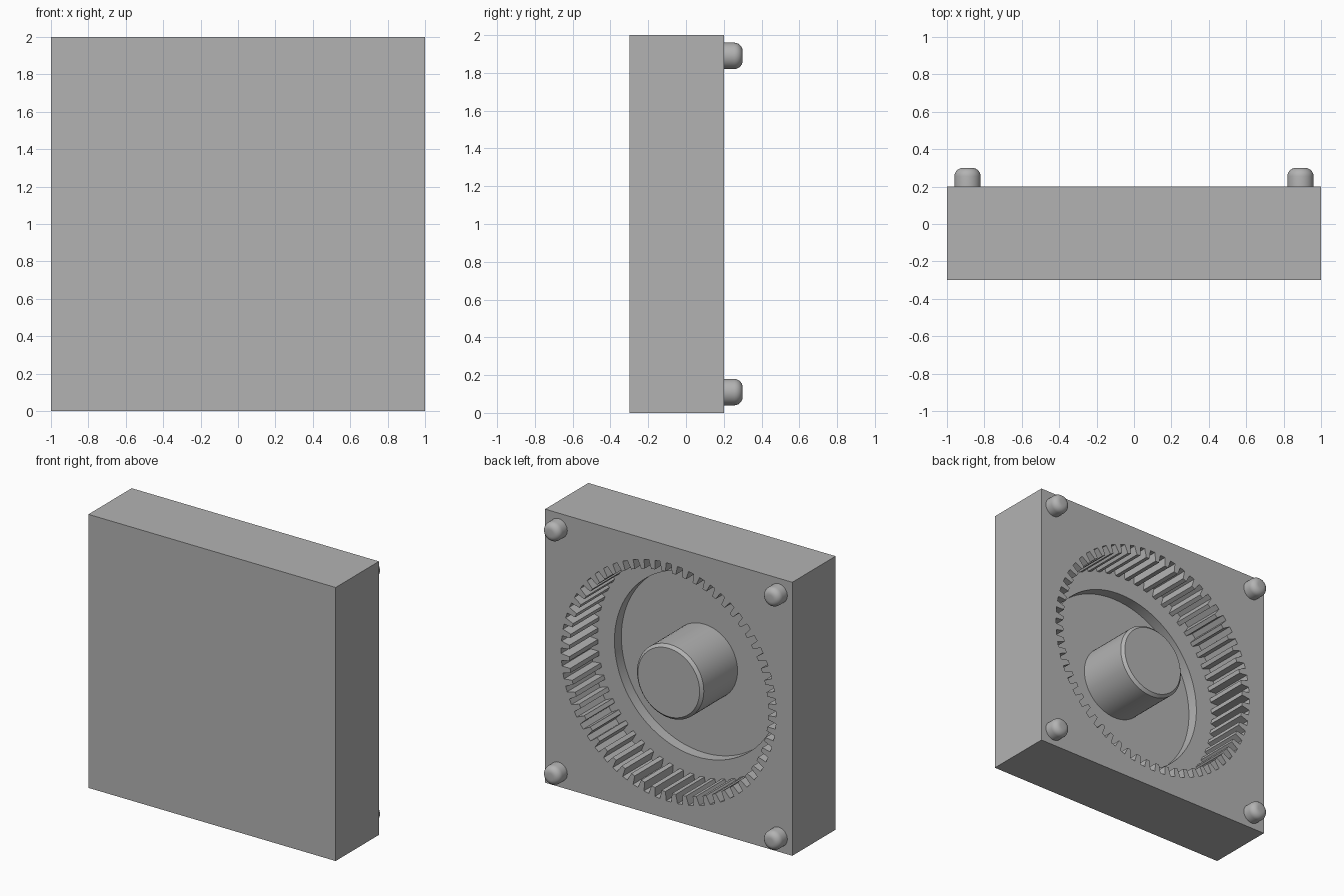
import bpy, bmesh
from math import pi, sin, cos, radians
from mathutils import Matrix, Vector

default = bpy.data.objects.get("Cube")
if default:
    bpy.data.objects.remove(default, do_unlink=True)

FRONT, BACK, MID = -0.3, 0.2, 1.0
TEETH, ROOT, TIP = 60, 0.87, 0.805
LEDGE, FLOOR = -0.13, -0.21

grey = bpy.data.materials.new("plain_grey")
grey.use_nodes = True
colour = (0.45, 0.45, 0.45, 1)
grey.diffuse_color = colour
grey.node_tree.nodes["Principled BSDF"].inputs["Base Color"].default_value = colour


def finish(name, bm, smooth=True):
    bmesh.ops.recalc_face_normals(bm, faces=bm.faces)
    mesh = bpy.data.meshes.new(name)
    bm.to_mesh(mesh)
    bm.free()
    obj = bpy.data.objects.new(name, mesh)
    bpy.context.collection.objects.link(obj)
    mesh.materials.append(grey)
    if smooth:
        shade(obj)
    return obj


def shade(obj):
    bpy.ops.object.select_all(action="DESELECT")
    obj.select_set(True)
    bpy.context.view_layer.objects.active = obj
    bpy.ops.object.shade_smooth_by_angle(angle=radians(30))


def prism(name, outline, y0, y1):
    """Extrude an (x, z) outline along y."""
    bm = bmesh.new()
    face = bm.faces.new([bm.verts.new((x, y0, z + MID)) for x, z in outline])
    grown = bmesh.ops.extrude_face_region(bm, geom=[face])["geom"]
    bmesh.ops.translate(bm, vec=(0, y1 - y0, 0),
                        verts=[v for v in grown if isinstance(v, bmesh.types.BMVert)])
    return finish(name, bm, False)


def turned(name, profile, x, z, steps=48):
    """Spin a (radius, y) profile about an axis along y."""
    bm = bmesh.new()
    verts = [bm.verts.new((r, y, 0)) for r, y in profile]
    edges = [bm.edges.new(pair) for pair in zip(verts, verts[1:])]
    bmesh.ops.spin(bm, geom=verts + edges, cent=(0, 0, 0), axis=(0, 1, 0),
                   angle=2 * pi, steps=steps)
    bmesh.ops.remove_doubles(bm, verts=bm.verts, dist=1e-4)
    bmesh.ops.translate(bm, vec=(x, 0, z), verts=bm.verts)
    return finish(name, bm)


def cut(body, cutter):
    mod = body.modifiers.new("cut", "BOOLEAN")
    mod.operation, mod.solver, mod.object = "DIFFERENCE", "EXACT", cutter
    bpy.context.view_layer.objects.active = body
    bpy.ops.object.modifier_apply(modifier=mod.name)
    bpy.data.objects.remove(cutter, do_unlink=True)


# Housing block
housing = prism("housing", [(-1, -1), (1, -1), (1, 1), (-1, 1)], FRONT, BACK)

# Ring of inward teeth, then the shallow round recess below it
pitch = 2 * pi / TEETH
gear = []
for i in range(TEETH):
    for part, r in ((-0.32, TIP), (-0.22, ROOT), (0.22, ROOT), (0.32, TIP)):
        a = (i + part) * pitch
        gear.append((r * cos(a), r * sin(a)))
cut(housing, prism("gear_cutter", gear, LEDGE, BACK + 0.1))
circle = [(0.67 * cos(2 * pi * i / 96), 0.67 * sin(2 * pi * i / 96)) for i in range(96)]
cut(housing, prism("recess_cutter", circle, FLOOR, LEDGE + 0.1))
shade(housing)

# Central post with a chamfered end
turned("centre_post", [(0, FLOOR - 0.02), (0.27, FLOOR - 0.02), (0.27, BACK - 0.02),
                       (0.25, BACK), (0, BACK)], 0, MID, 64)

# Four rounded corner pegs
R, END, ROUND = 0.07, 0.3, 0.045
dome = [(R - ROUND + ROUND * cos(k * pi / 12), END - ROUND + ROUND * sin(k * pi / 12))
        for k in range(7)]
for side, x in (("left", 0.89), ("right", -0.89)):
    for level, z in (("upper", MID + 0.89), ("lower", MID - 0.89)):
        turned(f"{level}_{side}_peg", [(0, BACK - 0.03), (R, BACK - 0.03)] + dome + [(0, END)],
               x, z, 32)
